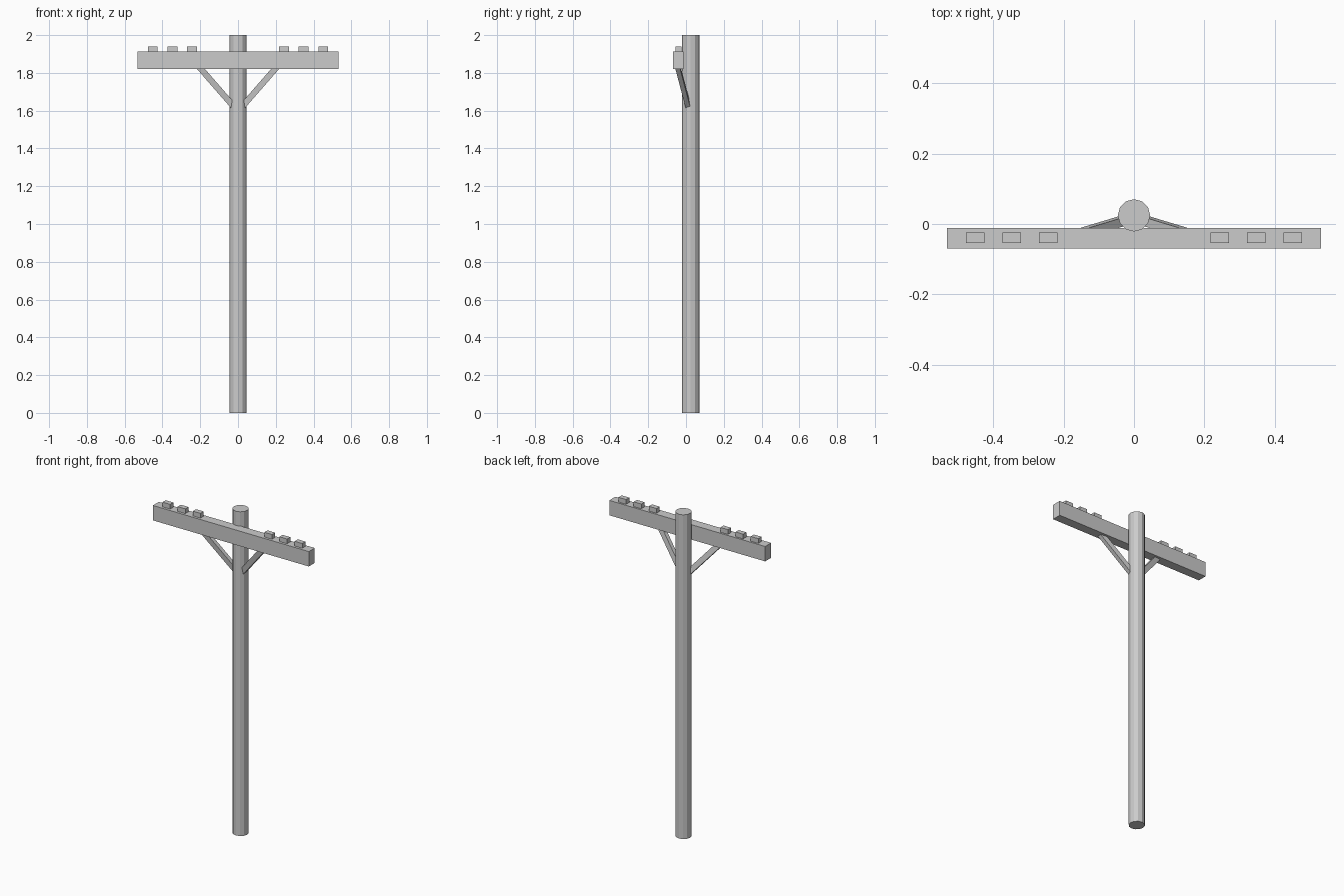
import bpy
from mathutils import Vector

if "Cube" in bpy.data.objects:
    bpy.data.objects.remove(bpy.data.objects["Cube"])


def box(name, center, size):
    bpy.ops.mesh.primitive_cube_add(size=1, location=center)
    ob = bpy.context.object
    ob.name = name
    ob.scale = size
    bpy.ops.object.transform_apply(location=False, rotation=False, scale=True)
    return ob


def beam(name, a, b, width, depth):
    # Square bar from a to b; width lies in the front plane, depth runs front to back
    a, b = Vector(a), Vector(b)
    axis = (b - a).normalized()
    side = axis.cross(Vector((0, 1, 0))).normalized()
    back = side.cross(axis)
    sections = []
    for p in (a, b):
        for s, t in ((-1, -1), (1, -1), (1, 1), (-1, 1)):
            sections.append(p + side * s * width / 2 - back * t * depth / 2)
    faces = [(3, 2, 1, 0), (4, 5, 6, 7)]
    faces += [(i, (i + 1) % 4, (i + 1) % 4 + 4, i + 4) for i in range(4)]
    mesh = bpy.data.meshes.new(name)
    mesh.from_pydata(sections, [], faces)
    ob = bpy.data.objects.new(name, mesh)
    bpy.context.collection.objects.link(ob)
    # Make the normals point outwards
    bpy.context.view_layer.objects.active = ob
    bpy.ops.object.mode_set(mode='EDIT')
    bpy.ops.mesh.select_all(action='SELECT')
    bpy.ops.mesh.normals_make_consistent(inside=False)
    bpy.ops.object.mode_set(mode='OBJECT')
    return ob


# Faceted pole
bpy.ops.mesh.primitive_cylinder_add(vertices=12, radius=0.046, depth=2,
                                    location=(0, 0.0245, 1))
bpy.context.object.name = "pole"

# Crossarm on the front of the pole
box("crossarm", (0, -0.041, 1.866), (1.064, 0.058, 0.092))

for side, label in ((-1, "left"), (1, "right")):
    # Three insulator blocks on each half of the crossarm
    for i in range(3):
        box(f"insulator_{label}_{i + 1}",
            (side * (0.244 + 0.1035 * i), -0.039, 1.924), (0.052, 0.031, 0.034))
    # Diagonal brace from pole to underside of crossarm
    beam(f"brace_{label}", (side * 0.022, 0.012, 1.621),
         (side * 0.214, -0.046, 1.841), 0.032, 0.025)
